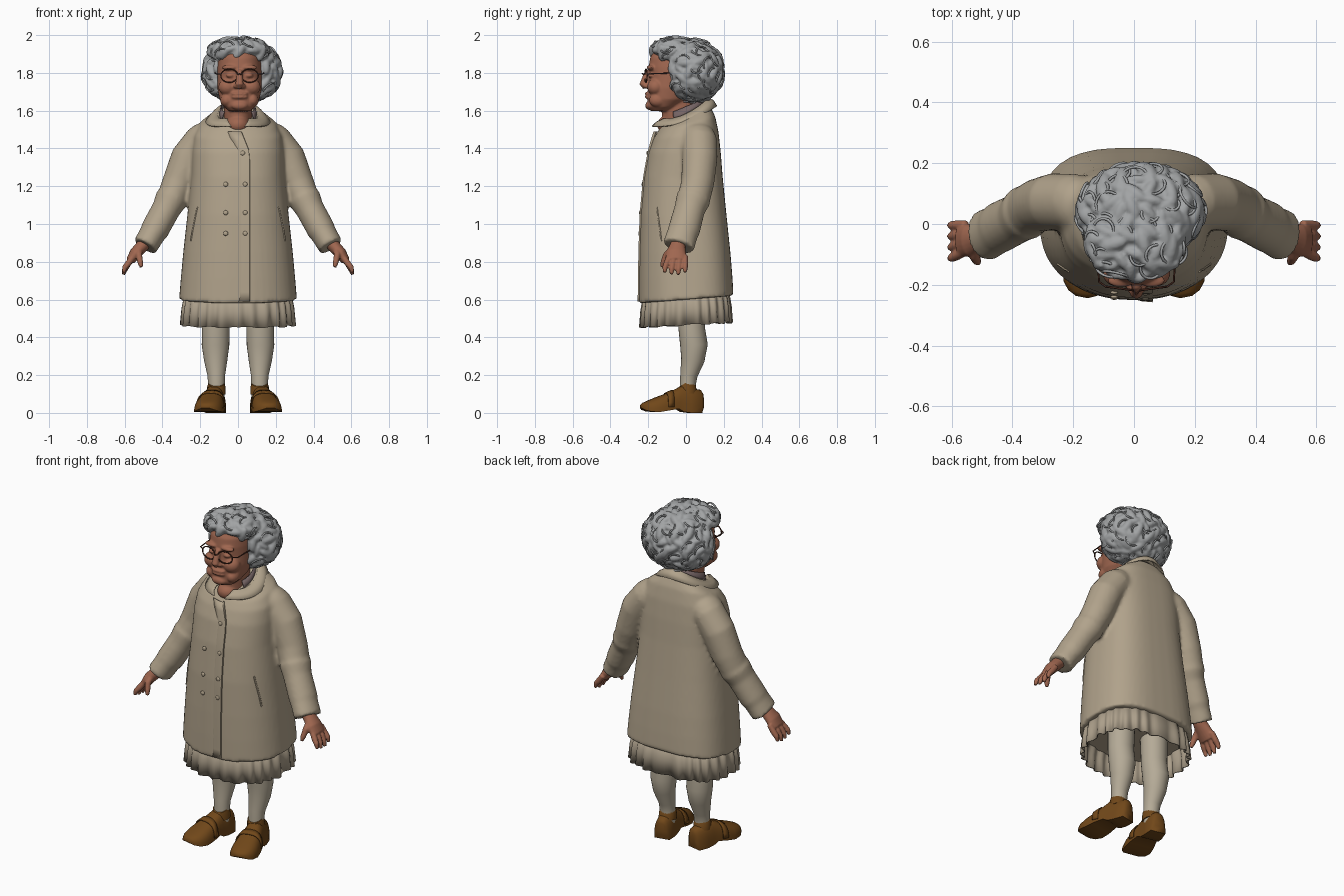
import bpy, bmesh, math, random
from math import sin, cos, pi, copysign
from mathutils import Vector, Matrix, Quaternion

random.seed(4)
if "Cube" in bpy.data.objects:
    bpy.data.objects.remove(bpy.data.objects["Cube"])


def material(name, r, g, b):
    m = bpy.data.materials.new(name)
    m.use_nodes = True
    m.diffuse_color = (r, g, b, 1)
    node = m.node_tree.nodes["Principled BSDF"]
    node.inputs["Base Color"].default_value = (r, g, b, 1)
    node.inputs["Roughness"].default_value = 0.8
    return m


COAT = material("beige coat", .44, .365, .26)
SKIRT = material("taupe skirt", .41, .345, .255)
STOCKING = material("cream stocking", .46, .405, .31)
SKIN = material("warm skin", .35, .135, .08)
HAIR = material("grey hair", .36, .37, .375)
SHOE = material("brown leather", .165, .064, .01)
FRAME = material("dark frame", .075, .026, .016)
LINING = material("mauve lining", .18, .13, .13)


def finish(name, bm, mat, voxel=0, smooth=0, thick=0):
    """Turn a bmesh into an object; voxel melts overlapping pieces into one skin."""
    bmesh.ops.recalc_face_normals(bm, faces=bm.faces)
    me = bpy.data.meshes.new(name)
    bm.to_mesh(me)
    bm.free()
    me.materials.append(mat)
    me.shade_smooth()
    ob = bpy.data.objects.new(name, me)
    bpy.context.collection.objects.link(ob)
    if voxel:
        mod = ob.modifiers.new("blend", "REMESH")
        mod.mode, mod.voxel_size, mod.use_smooth_shade = "VOXEL", voxel, True
        mod = ob.modifiers.new("soften", "SMOOTH")
        mod.factor, mod.iterations = .5, smooth
    else:
        me.set_sharp_from_angle(angle=math.radians(50))
    if thick:
        mod = ob.modifiers.new("thickness", "SOLIDIFY")
        mod.thickness, mod.offset = thick, 0


def loft(bm, rows, closed=True, caps=True):
    """Bridge rows of points with quads."""
    vs = [[bm.verts.new(p) for p in row] for row in rows]
    n = len(rows[0])
    for a, b in zip(vs, vs[1:]):
        for i in range(n if closed else n - 1):
            j = (i + 1) % n
            bm.faces.new((a[i], a[j], b[j], b[i]))
    if closed and caps:
        bm.faces.new(vs[0])
        bm.faces.new(vs[-1])


def oval(n, rx, ry, front=2.0, back=2.0):
    """Superellipse points, starting at the front (-y), with its own squareness at the back."""
    pts = []
    for i in range(n):
        x, y = sin(2 * pi * i / n), -cos(2 * pi * i / n)
        e = 2 / (back if y > 0 else front)
        pts.append((rx * copysign(abs(x) ** e, x), ry * copysign(abs(y) ** e, y)))
    return pts


def body_ring(z, rx, yf, yb, tilt=0.0, front=2.0, back=2.0, cx=0.0):
    mid = (yf + yb) / 2
    return [(cx + x, mid + y, z + tilt * y) for x, y in oval(48, rx, (yb - yf) / 2, front, back)]


def limb(bm, path, n=20, s=1):
    """Tube along (x, y, z, in-plane radius, depth radius)."""
    pts = [Vector(p[:3]) for p in path]
    rows = []
    for i, p in enumerate(path):
        t = (pts[min(i + 1, len(pts) - 1)] - pts[max(i - 1, 0)]).normalized()
        u = t.cross(Vector((0, 1, 0))).normalized()
        v = u.cross(t)
        ring = [pts[i] + u * a + v * b for a, b in oval(n, p[3], p[4])]
        rows.append([(s * q.x, q.y, q.z) for q in ring])
    loft(bm, rows)


def blob(bm, centre, radii, rot=Quaternion(), sub=3):
    m = Matrix.Translation(centre) @ rot.to_matrix().to_4x4() @ Matrix.Diagonal((*radii, 1))
    bmesh.ops.create_icosphere(bm, subdivisions=sub, radius=1, matrix=m)


def wire(name, paths, radius, mat, cyclic=False):
    cu = bpy.data.curves.new(name, "CURVE")
    cu.dimensions, cu.bevel_depth, cu.bevel_resolution = "3D", radius, 1
    cu.use_fill_caps = True
    for path in paths:
        sp = cu.splines.new("POLY")
        sp.points.add(len(path) - 1)
        for pt, co in zip(sp.points, path):
            pt.co = (*co, 1)
        sp.use_cyclic_u = cyclic
        sp.use_smooth = True
    cu.materials.append(mat)
    bpy.context.collection.objects.link(bpy.data.objects.new(name, cu))


# Coat body, shoulders and sleeves melted together: z, half width, front, back, tilt
TORSO = [(.6, .312, -.25, .252, .08), (.72, .302, -.25, .245, .04), (.85, .29, -.248, .235, 0),
         (1.05, .268, -.242, .214, 0), (1.25, .247, -.224, .194, 0), (1.38, .243, -.2, .184, 0),
         (1.47, .232, -.172, .172, .1), (1.53, .2, -.148, .155, .25),
         (1.575, .13, -.125, .128, .4), (1.59, .09, -.105, .105, .5)]
SLEEVE = [(.19, .07, 1.45, .088, .095), (.265, .073, 1.35, .092, .094), (.315, .062, 1.22, .086, .088),
          (.345, .045, 1.15, .08, .087), (.355, .038, 1.13, .086, .092), (.38, .02, 1.08, .076, .082),
          (.44, -.01, .97, .075, .085), (.455, -.02, .945, .069, .082), (.492, -.04, .882, .067, .086)]
SQUARE = 2.2
bm = bmesh.new()
loft(bm, [body_ring(*s, front=SQUARE, back=2.9) for s in TORSO])
for s in (1, -1):
    blob(bm, (s * .185, .065, 1.45), (.09, .095, .085))
    limb(bm, SLEEVE, s=s)
finish("coat", bm, COAT, voxel=.011, smooth=5)


def coat_front(x, z):
    """Depth of the coat's front surface."""
    for a, b in zip(TORSO, TORSO[1:]):
        if a[0] <= z <= b[0]:
            k = (z - a[0]) / (b[0] - a[0])
            rx, yf, yb = [p + k * (q - p) for p, q in zip(a[1:4], b[1:4])]
            return (yf + yb) / 2 - (yb - yf) / 2 * (1 - abs(x / rx) ** SQUARE) ** (1 / SQUARE)
    return TORSO[0][2]


# Overlapping front edge running up into the lapel, buttons and slanted pockets
bm = bmesh.new()
rows = []
for i in range(19):
    z = .59 + i * .05
    edge = .06 - .4 * max(0, z - 1.38)
    rows.append([(edge - d, coat_front(edge - d, z) - lift, z)
                 for d, lift in ((.07, -.008), (.035, .002), (0, .006), (-.001, -.006))])
loft(bm, rows, closed=False)
finish("coat_overlap", bm, COAT, thick=.004)
bm = bmesh.new()
for x, z in [(.025, 1.375)] + [(x, z) for x in (-.065, .038) for z in (1.21, 1.06, .95)]:
    blob(bm, (x, coat_front(x, z) - .003, z), (.013, .006, .013), sub=2)
finish("buttons", bm, COAT)
wire("pocket_welts", [[(s * x, coat_front(x, z) + .001, z) for x, z in
                       ((.215, 1.09), (.228, 1.03), (.24, .97), (.25, .91))] for s in (1, -1)], .005, COAT)


# Folded collar and the lining standing inside it
def band(start, rx, ry, z, slope, bend, n=40):
    row = []
    for i in range(n + 1):
        a = start + (2 * pi - 2 * start) * i / n
        y = -.01 - ry * cos(a)
        row.append((rx * sin(a), y, z + slope * y + bend * y * y))
    return row


bm = bmesh.new()
loft(bm, [band(.65, .1, .112, 1.575, .5, 2), band(.5, .115, .128, 1.58, .46, 2),
          band(.36, .142, .153, 1.566, .4, 1.5), band(.2, .17, .172, 1.543, .33, 1)], closed=False)
finish("collar", bm, COAT, thick=.008)
bm = bmesh.new()
loft(bm, [band(1.05, .1, .108, 1.565, .5, 2), band(.95, .09, .1, 1.622, .42, 0)], closed=False)
finish("collar_lining", bm, LINING, thick=.006)

# Pleated skirt
bm = bmesh.new()
rows = []
for z, rx, ry, depth in ((.65, .275, .22, .01), (.55, .291, .234, .022), (.465, .295, .237, .038)):
    row = []
    for i, (x, y) in enumerate(oval(208, rx, ry, SQUARE, 2.8)):
        k = 1 + depth * cos(2 * pi * i / 8 + .7 * sin(i * .2))
        row.append((x * k, y * k, z + .055 * y + .004 * sin(i * .37)))
    rows.append(row)
loft(bm, rows, caps=False)
finish("pleated_skirt", bm, SKIRT, thick=.006)

# Legs and shoes, toes turned out
LEG = [(.115, .03, .62, .075, .075), (.118, .03, .45, .073, .07), (.119, .042, .36, .073, .073),
       (.118, .036, .28, .062, .062), (.115, .015, .2, .047, .046), (.114, .01, .15, .044, .042),
       (.114, .01, .07, .042, .042)]
LAST = [(0, .025, .03, .10), (.04, .045, 0, .122), (.22, .054, 0, .132), (.34, .056, .006, .146),
        (.42, .06, .022, .13), (.6, .074, .012, .102), (.75, .078, .004, .084), (.88, .07, .008, .066),
        (.96, .048, .016, .054), (1, .02, .026, .042)]


def shoe_point(t, side, z, s):
    heel, toe = Vector((.104, .09)), Vector((.172, -.24))
    across = (toe - heel).normalized().orthogonal()
    p = heel.lerp(toe, t) + across * side
    return (s * p.x, p.y, z)


def shoe_arc(t, w, low, top, s, grow=0.0, n=14):
    """Rounded upper of one shoe section."""
    return [shoe_point(t, -(w + grow) * copysign(abs(cos(a)) ** .7, cos(a)),
                       low + (top + grow - low) * sin(a) ** .8, s)
            for a in [pi * i / n for i in range(n)] + [pi - 1e-5]]


for s, side in ((1, "left"), (-1, "right")):
    bm = bmesh.new()
    limb(bm, LEG, n=28, s=s)
    finish(side + "_leg", bm, STOCKING)
    bm = bmesh.new()
    loft(bm, [shoe_arc(*sec, s) for sec in LAST])
    finish(side + "_shoe", bm, SHOE)
    bm = bmesh.new()
    loft(bm, [shoe_arc(t, w, .03, top, s, .003) for t, w, top in ((.5, .066, .117), (.6, .074, .102))],
         closed=False)
    finish(side + "_shoe_strap", bm, SHOE, thick=.005)
    bm = bmesh.new()
    limb(bm, [(.115, .01, .1, .05, .05), (.115, .005, .14, .048, .047), (.115, -.005, .157, .042, .038)], s=s)
    finish(side + "_shoe_opening", bm, SHOE)

    # Hand: wrist, palm, four fingers and thumb
    bm = bmesh.new()
    limb(bm, [(.475, -.035, .92, .034, .038), (.51, -.045, .88, .034, .042), (.543, -.053, .845, .032, .054),
              (.57, -.053, .805, .024, .056)], s=s)
    for i in range(4):
        y, drop = -.004 - .033 * i, (.012, 0, .002, .012)[i]
        limb(bm, [(.553, y * .85, .83, .016, .016), (.582, y, .79, .017, .0165),
                  (.599, y * 1.08, .758 + drop, .015, .0145), (.607, y * 1.1, .732 + drop, .009, .009)], n=12, s=s)
    limb(bm, [(.525, -.065, .87, .022, .022), (.525, -.105, .835, .018, .018), (.517, -.121, .795, .015, .015),
              (.512, -.128, .772, .009, .009)], n=12, s=s)
    finish(side + "_hand", bm, SKIN, voxel=.005, smooth=3)

# Head and neck: z, half width, front, back
FACE = [(1.597, .055, -.185, -.08), (1.62, .083, -.202, -.04), (1.66, .106, -.203, .02), (1.72, .117, -.2, .06),
        (1.78, .118, -.195, .08), (1.83, .117, -.198, .09), (1.88, .112, -.19, .09), (1.93, .09, -.16, .07)]
CX = .008
bm = bmesh.new()
loft(bm, [body_ring(*f, front=SQUARE, cx=CX) for f in FACE])
loft(bm, [body_ring(1.48, .08, -.13, .08, .3), body_ring(1.56, .074, -.125, .07, .3),
          body_ring(1.66, .075, -.13, .06)])
blob(bm, (0, -.09, 1.525), (.06, .063, .05))
limb(bm, [(CX, -.2, 1.815, .015, .013), (CX, -.214, 1.775, .017, .018), (CX, -.226, 1.74, .022, .021),
          (CX, -.214, 1.72, .014, .014)], n=16)
blob(bm, (CX, -.192, 1.627), (.045, .024, .024))
for z in (1.672, 1.69):
    blob(bm, (CX, -.2, z), (.045, .018, .0105))
for s in (1, -1):
    blob(bm, (CX + s * .018, -.209, 1.73), (.015, .018, .013))
    blob(bm, (CX + s * .062, -.16, 1.725), (.05, .046, .045))
    blob(bm, (CX + s * .068, -.15, 1.655), (.034, .046, .037))
    blob(bm, (CX + s * .05, -.186, 1.828), (.045, .022, .014))
    blob(bm, (CX + s * .05, -.184, 1.786), (.022, .018, .012))
finish("head", bm, SKIN, voxel=.006, smooth=4)

# Spectacles
turn = [2 * pi * i / 28 for i in range(28)]
wire("spectacle_rims", [[(CX + s * .054 + .045 * cos(a), -.218 + .012 * abs(cos(a) + s) / 2, 1.785 + .035 * sin(a))
                         for a in turn] for s in (1, -1)], .0036, FRAME, True)
wire("spectacle_arms", [[(CX + s * .099, -.207, 1.795), (CX + s * .123, -.19, 1.795), (CX + s * .13, -.06, 1.8)]
                        for s in (1, -1)] + [[(CX - .01, -.218, 1.79), (CX, -.232, 1.796), (CX + .01, -.218, 1.79)]],
     .0034, FRAME)

# Curly hair: masses covered in lumps, then loose wavy ringlets
MASSES = [(Vector((.022, .04, 1.81)), Vector((.196, .148, .156)), 130),
          (Vector((.02, .03, 1.755)), Vector((.182, .13, .095)), 90),
          (Vector((.005, -.057, 1.914)), Vector((.15, .118, .062)), 70)]
bm = bmesh.new()
curls = []
for centre, radii, count in MASSES:
    blob(bm, centre, radii, sub=4)
    for i in range(count):
        h = 1 - 2 * (i + .5) / count
        a, r = i * 2.39996, math.sqrt(1 - h * h)
        d = Vector((r * cos(a), r * sin(a), h))
        p = centre + d * radii
        over_face = p.y < -.07 and p.z < 1.9 and abs(p.x - CX) < .13
        if over_face or (count == 70 and p.z < 1.89) or (count == 90 and h > 0):
            continue
        normal = Vector([c / q for c, q in zip(d, radii)]).normalized()
        rot = normal.to_track_quat("Z", "Y") @ Quaternion((0, 0, 1), random.uniform(0, pi))
        size = random.uniform(.8, 1.2)
        blob(bm, p, (.046 * size, .021 * size, .021 * size), rot, 2)
        if random.random() < .6:
            size, lift = random.uniform(.025, .045), random.uniform(.01, .017)
            curls.append([p + rot @ Vector((size * (cos(k * .3) - .3), size * sin(k * .3),
                                            lift - .0004 * (k - 5) ** 2)) for k in range(11)])
finish("hair", bm, HAIR, voxel=.007, smooth=1)
wire("hair_ringlets", curls, .0048, HAIR)
